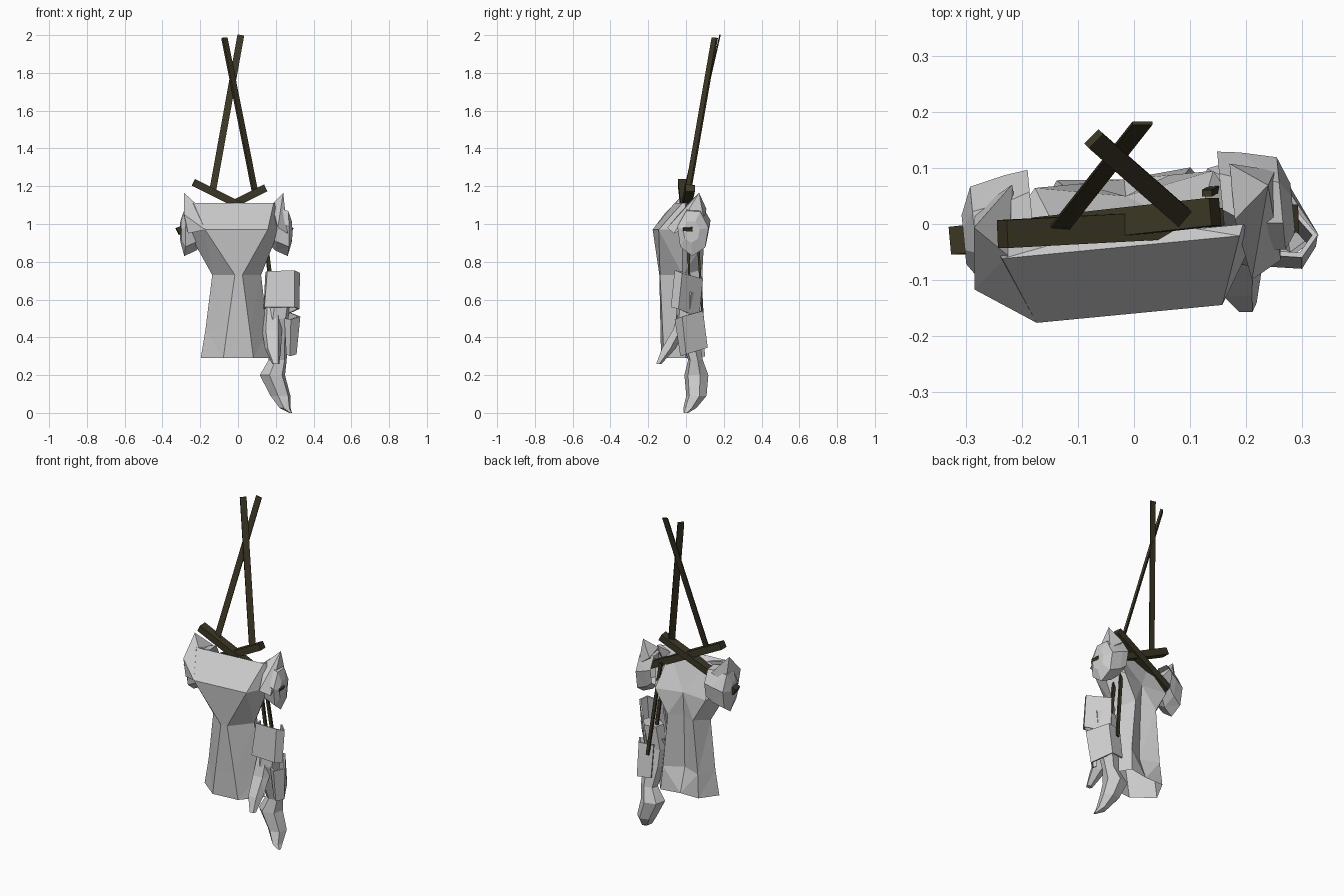
import bpy, bmesh, math
from mathutils import Vector, Matrix

wood = bpy.data.materials.new("dark_wood")
wood.diffuse_color = (0.045, 0.039, 0.018, 1)


def finish(name, bm, mat=None, normals=True):
    if normals:
        bmesh.ops.recalc_face_normals(bm, faces=bm.faces)
    me = bpy.data.meshes.new(name)
    bm.to_mesh(me)
    bm.free()
    ob = bpy.data.objects.new(name, me)
    bpy.context.collection.objects.link(ob)
    if mat:
        me.materials.append(mat)
    return ob


def bar(name, a, b, width, depth, ref=(0, 1, 0)):
    # square bar between two points, depth lies roughly along ref
    a, b = Vector(a), Vector(b)
    d = (b - a).normalized()
    side = d.cross(Vector(ref)).normalized()
    back = side.cross(d)
    m = Matrix((side * width, back * depth, d * (b - a).length)).transposed().to_4x4()
    m.translation = (a + b) / 2
    bm = bmesh.new()
    bmesh.ops.create_cube(bm, size=1, matrix=m)
    return finish(name, bm, wood)


def loft(name, rings, caps=(True, True)):
    bm = bmesh.new()
    vs = [[bm.verts.new(p) for p in r] for r in rings]
    n = len(vs[0])
    for r, s in zip(vs, vs[1:]):
        for i in range(n):
            j = (i + 1) % n
            bm.faces.new((r[i], r[j], s[j], s[i]))
    if caps[0]:
        bm.faces.new(vs[0])
    if caps[1]:
        bm.faces.new(vs[-1])
    bmesh.ops.triangulate(bm, faces=[f for f in bm.faces if len(f.verts) > 3])
    return finish(name, bm)


def hull(name, pts):
    bm = bmesh.new()
    for p in pts:
        bm.verts.new(p)
    bmesh.ops.convex_hull(bm, input=bm.verts)
    return finish(name, bm)


def oval(cx, cy, z, rx, ry, n=6, turn=0.3):
    return [(cx + rx * math.cos(turn + math.tau * i / n),
             cy + ry * math.sin(turn + math.tau * i / n), z) for i in range(n)]


def plate(name, top, bottom, thick=0.01):
    # bent plate, open towards the body
    bm = bmesh.new()
    t = [bm.verts.new(p) for p in top]
    b = [bm.verts.new(p) for p in bottom]
    for i in range(len(t) - 1):
        bm.faces.new((t[i], b[i], b[i + 1], t[i + 1]))
    ob = finish(name, bm, normals=False)
    mod = ob.modifiers.new("thickness", "SOLIDIFY")
    mod.thickness = thick
    mod.offset = -1
    return ob


# crossed support beams and the two hanging poles
bar("crossbeam_a", (-0.235, -0.018, 1.22), (0.285, 0.01, 0.96), 0.04, 0.05)
bar("crossbeam_b", (0.145, 0.022, 1.19), (-0.32, -0.03, 0.96), 0.04, 0.05)
bar("pole_a", (-0.135, -0.01, 1.17), (0.015, 0.18, 2.0), 0.036, 0.006)
bar("pole_b", (0.09, 0.01, 1.17), (-0.072, 0.152, 1.985), 0.036, 0.012, (-1, 1, 0))

# draped body, open at the hem; the upper back slopes away below the beams
# z, front y, front half width, side half width, side y, back half width, back y, back centre y, back z
yaw = Matrix.Rotation(math.radians(5.5), 4, 'Z')
yaw.translation = (-0.01, 0, 0)
profile = [(0.29, -0.125, 0.08, 0.19, -0.02, 0.12, 0.09, 0.08, 0.30),
           (0.44, -0.13, 0.06, 0.165, -0.02, 0.11, 0.08, 0.03, 0.44),
           (0.73, -0.14, 0.02, 0.13, -0.03, 0.08, 0.08, 0.04, 0.76),
           (0.97, -0.16, 0.18, 0.265, -0.04, 0.16, 0.08, 0.05, 0.90),
           (1.11, -0.04, 0.23, 0.24, -0.02, 0.12, -0.02, -0.02, 1.09)]
rings = []
for z, f, fx, sx, sy, bx, b, bc, bz in profile:
    k = 0.85 if z > 0.9 else 1.0
    rings.append([yaw @ Vector(p) for p in
                  [(0, f, z), (fx * k, f, z), (sx * k, sy, z), (bx, b, bz),
                   (0, bc, bz), (-bx, b, bz), (-sx, sy, z), (-fx, f, z)]])
loft("draped_body", rings, (False, True))

# shoulder peaks and short sleeves; the left one joins the front, the right one hangs loose
peaks = {"left": (-1, [(0.275, 0.02, 1.165), (0.22, -0.035, 1.11), (0.18, -0.16, 0.97), (0.285, -0.09, 1.05),
                       (0.265, -0.1, 0.95), (0.2, 0.09, 1.08), (0.27, 0.05, 1.02)]),
         "right": (1, [(0.255, 0.045, 1.165), (0.19, -0.01, 1.105), (0.21, -0.12, 0.98),
                       (0.265, -0.09, 0.95), (0.19, 0.09, 1.08), (0.27, 0.07, 1.02)])}
for side, (s, peak) in peaks.items():
    hull("shoulder_" + side, [yaw @ Vector((s * x, y, z)) for x, y, z in peak])
    sleeve = []
    for x, cy, cz, ry, rz in ((0.17, 0.04, 1.0, 0.075, 0.1), (0.21, 0.02, 0.98, 0.09, 0.12),
                              (0.275, 0.01, 0.955, 0.085, 0.125), (0.295, 0.0, 0.96, 0.045, 0.06)):
        sleeve.append([yaw @ Vector((s * x, cy + ry * math.cos(0.2 + math.tau * i / 7),
                                     cz + rz * math.sin(0.2 + math.tau * i / 7)))
                       for i in range(7)])
    loft("sleeve_" + side, sleeve, (False, True))

# two thin slats holding the hanging leg
bar("slat_front", (0.135, 0.01, 1.02), (0.19, 0.02, 0.58), 0.018, 0.012)
bar("slat_back", (0.13, 0.055, 1.04), (0.195, 0.09, 0.48), 0.018, 0.012)

# thigh and shin plates, turned so that the wide face looks back and right
plate("thigh_plate",
      [(0.145, 0.0, 0.745), (0.155, -0.05, 0.75), (0.30, -0.06, 0.755), (0.328, -0.02, 0.74), (0.235, 0.09, 0.71)],
      [(0.135, -0.03, 0.55), (0.14, -0.07, 0.56), (0.30, -0.08, 0.56), (0.325, -0.04, 0.55), (0.225, 0.07, 0.505)])
plate("shin_plate",
      [(0.245, -0.04, 0.5), (0.28, -0.06, 0.495), (0.33, -0.02, 0.51), (0.255, 0.09, 0.54), (0.165, 0.075, 0.54)],
      [(0.255, -0.02, 0.31), (0.275, -0.03, 0.3), (0.31, 0.0, 0.31), (0.25, 0.115, 0.345), (0.165, 0.1, 0.35)])

# empty leg with pointed boot
loft("leg", [oval(*r) for r in ((0.22, 0.01, 0.64, 0.07, 0.055), (0.2, 0.0, 0.50, 0.07, 0.055),
                                (0.2, 0.02, 0.40, 0.065, 0.05), (0.21, 0.05, 0.28, 0.05, 0.04),
                                (0.182, 0.055, 0.20, 0.07, 0.065), (0.225, 0.055, 0.09, 0.055, 0.055),
                                (0.25, 0.02, 0.025, 0.03, 0.035), (0.278, 0.0, 0.0, 0.008, 0.012))])

# loose flap in front of the leg
loft("front_flap", [oval(*r, 5) for r in ((0.185, 0.0, 0.56, 0.05, 0.04), (0.18, -0.04, 0.44, 0.055, 0.035),
                                          (0.185, -0.095, 0.34, 0.045, 0.04), (0.2, -0.145, 0.26, 0.02, 0.015))])
